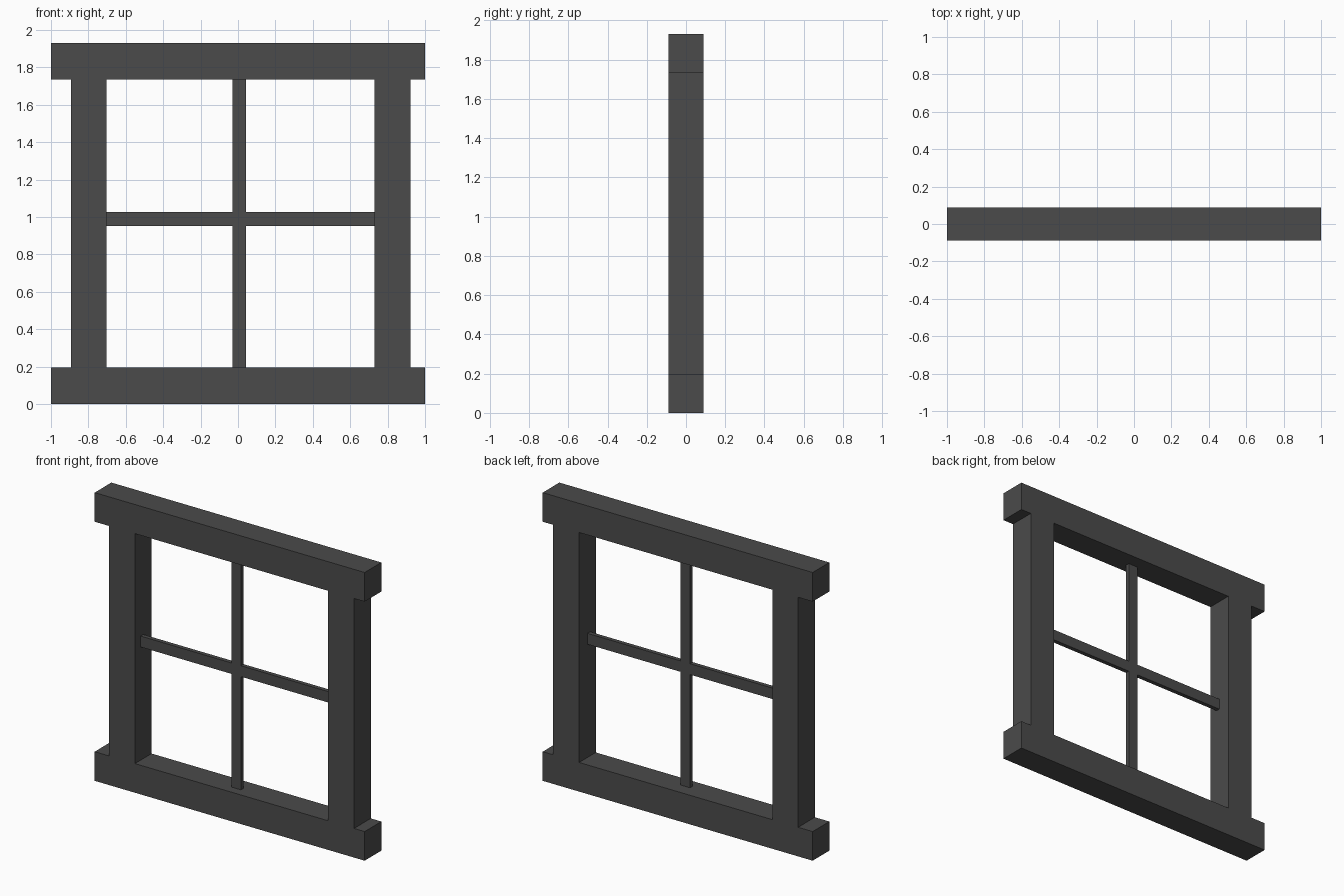
import bpy

if "Cube" in bpy.data.objects:
    bpy.data.objects.remove(bpy.data.objects["Cube"])


def box(name, x, y, z):
    """Axis-aligned box from (min, max) ranges."""
    bpy.ops.mesh.primitive_cube_add(
        size=1, location=[(r[0] + r[1]) / 2 for r in (x, y, z)])
    ob = bpy.context.object
    ob.name = name
    ob.scale = [r[1] - r[0] for r in (x, y, z)]
    bpy.ops.object.transform_apply(location=False, rotation=False, scale=True)
    mat = bpy.data.materials.get("dark_frame")
    if mat is None:
        mat = bpy.data.materials.new("dark_frame")
        mat.diffuse_color = (0.07, 0.07, 0.07, 1)
        mat.use_nodes = True
        mat.node_tree.nodes["Principled BSDF"].inputs["Base Color"].default_value = mat.diffuse_color
    ob.data.materials.append(mat)
    return ob


depth = (-0.088, 0.088)
bar_depth = (-0.028, 0.0)

# Wide top and bottom rails
box("bottom_rail", (-1, 1), depth, (0, 0.195))
box("top_rail", (-1, 1), depth, (1.735, 1.93))

# Upright side posts
for side, x in (("left", (-0.893, -0.702)), ("right", (0.73, 0.922))):
    box(side + "_post", x, depth, (0.195, 1.735))

# Thin crossing glazing bars
box("vertical_bar", (-0.03, 0.042), bar_depth, (0.195, 1.735))
box("horizontal_bar", (-0.702, 0.73), bar_depth, (0.953, 1.026))
